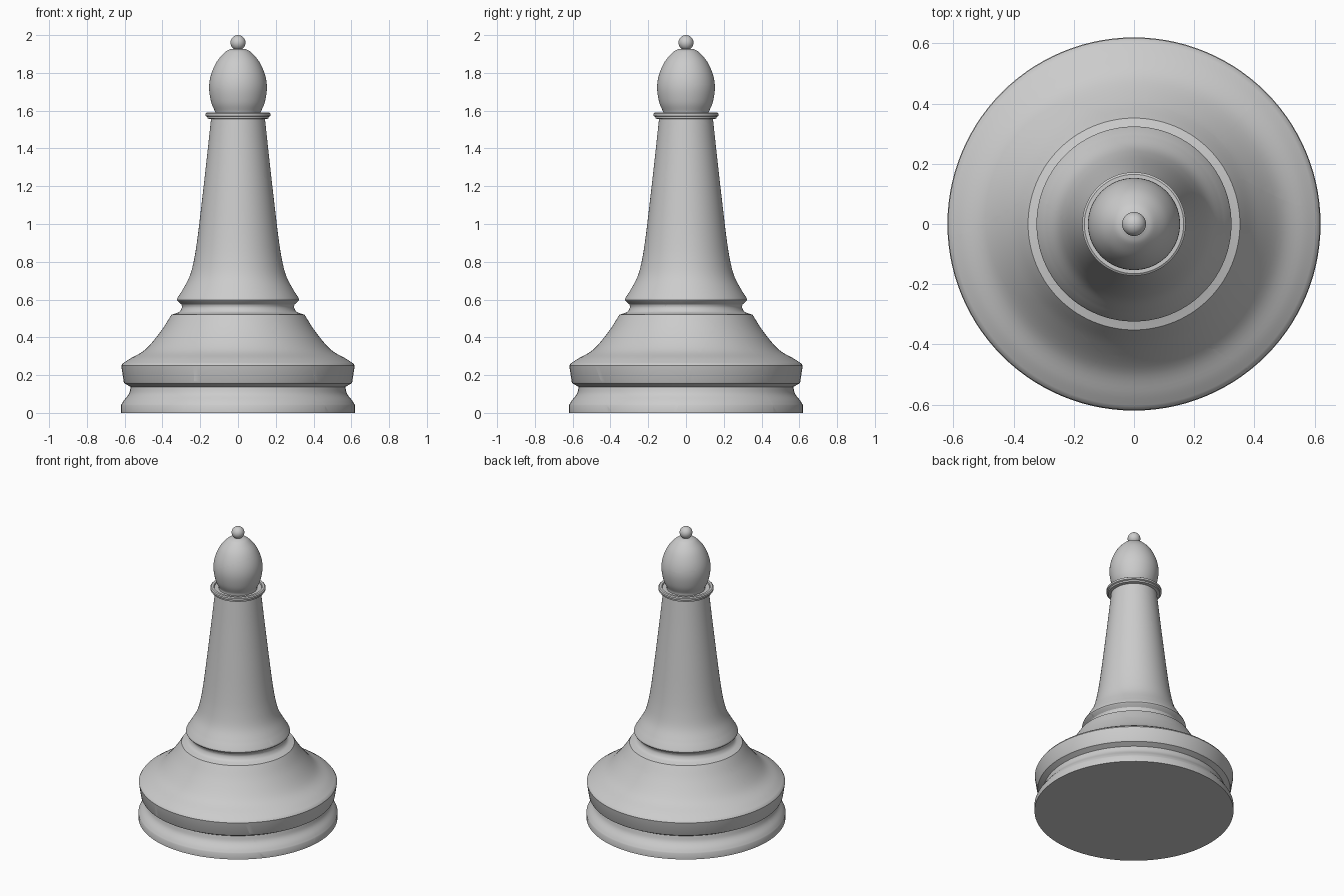
import bpy, bmesh
from math import sin, cos, pi, radians
from mathutils import Vector

if "Cube" in bpy.data.objects:
    bpy.data.objects.remove(bpy.data.objects["Cube"])

SEGMENTS = 112


def curve(pts, steps=5):
    """Catmull-Rom curve through (radius, height) points."""
    p = [Vector(q) for q in pts]
    p = [2 * p[0] - p[1]] + p + [2 * p[-1] - p[-2]]
    out = []
    for a, b, c, d in zip(p, p[1:], p[2:], p[3:]):
        for i in range(steps):
            t = i / steps
            out.append(0.5 * (2 * b + (c - a) * t + (2 * a - 5 * b + 4 * c - d) * t * t
                              + (3 * b - a - 3 * c + d) * t ** 3))
    return out + [p[-2]]


# Lathe profile, bottom to top
profile = [(0, 0), (0.62, 0)]
profile += curve([(0.62, 0.04), (0.605, 0.065), (0.578, 0.10), (0.568, 0.138)], 4)   # foot moulding
profile += [(0.60, 0.155), (0.605, 0.165), (0.618, 0.25)]                             # slab rim
profile += curve([(0.61, 0.262), (0.57, 0.288), (0.49, 0.336), (0.41, 0.43), (0.352, 0.52)])  # flared base
profile += curve([(0.335, 0.525), (0.31, 0.535), (0.297, 0.558), (0.30, 0.575)], 3)   # waist groove
profile += curve([(0.318, 0.59), (0.324, 0.598), (0.32, 0.61)], 3)                    # waist ring
profile += curve([(0.30, 0.64), (0.257, 0.72), (0.233, 0.81), (0.214, 0.93),
                  (0.19, 1.13), (0.165, 1.35), (0.143, 1.555)])                       # stem
profile += [(0.162, 1.558), (0.163, 1.568), (0.172, 1.572), (0.172, 1.585),
            (0.165, 1.59), (0.15, 1.59), (0.148, 1.58), (0.12, 1.58)]                 # collar
profile += curve([(0.12, 1.592), (0.142, 1.645), (0.153, 1.72), (0.143, 1.79),
                  (0.112, 1.86), (0.068, 1.91), (0.038, 1.927)])                      # head
profile += [(0.04 * sin(a), 1.96 - 0.04 * cos(a))
            for a in (pi * (0.2 + 0.8 * i / 12) for i in range(13))]                  # finial ball


def lathe(points):
    bm = bmesh.new()
    rings = []
    for r, z in points:
        if r < 1e-5:
            rings.append([bm.verts.new((0, 0, z))] * SEGMENTS)
        else:
            rings.append([bm.verts.new((r * cos(2 * pi * i / SEGMENTS), r * sin(2 * pi * i / SEGMENTS), z))
                          for i in range(SEGMENTS)])
    for lo, hi in zip(rings, rings[1:]):
        for i in range(SEGMENTS):
            j = (i + 1) % SEGMENTS
            bm.faces.new(list(dict.fromkeys((lo[i], lo[j], hi[j], hi[i]))))
    bm.normal_update()
    return bm


# Centres of the broken shards
shards = {
    "head": [(-0.04, -0.06, 1.86), (0.04, 0.11, 1.84), (0.05, -0.07, 1.69), (0.02, 0.10, 1.65)],
    "stem": [(0.02, -0.12, 1.46), (-0.13, 0.03, 1.40), (0.14, 0.06, 1.42), (0, 0, 1.08),
             (0.06, 0.16, 0.70), (-0.02, -0.18, 0.62)],
    "base": [(-0.20, 0.48, 0.20), (0.25, 0.52, 0.18), (0.50, 0.28, 0.14), (0.42, -0.18, 0.30),
             (0.12, -0.50, 0.10), (-0.38, -0.24, 0.26), (-0.48, 0.18, 0.12)],
}
centres = [Vector(c) for group in shards.values() for c in group]
whole = lathe(profile)


def make_shard(name, centre):
    """Keep only the part of the solid nearest to this centre, capping each break."""
    bm = whole.copy()
    for other in sorted(centres, key=lambda c: (c - centre).length):
        if other == centre:
            continue
        if not bm.verts:
            break
        geom = bm.verts[:] + bm.edges[:] + bm.faces[:]
        bmesh.ops.bisect_plane(bm, geom=geom, dist=1e-5, plane_co=(centre + other) / 2,
                               plane_no=other - centre, clear_outer=True)
        rim = [e for e in bm.edges if e.is_boundary]
        if rim:
            bmesh.ops.holes_fill(bm, edges=rim, sides=0)
    mesh = bpy.data.meshes.new(name)
    bm.to_mesh(mesh)
    bm.free()
    obj = bpy.data.objects.new(name, mesh)
    bpy.context.collection.objects.link(obj)
    return obj


objs = [make_shard(f"{part}_shard_{i + 1}", Vector(c))
        for part, group in shards.items() for i, c in enumerate(group)]
whole.free()

# Smooth turned surfaces, crisp breaks and rims
for obj in objs:
    obj.select_set(True)
bpy.context.view_layer.objects.active = objs[0]
bpy.ops.object.shade_smooth_by_angle(angle=radians(30))
